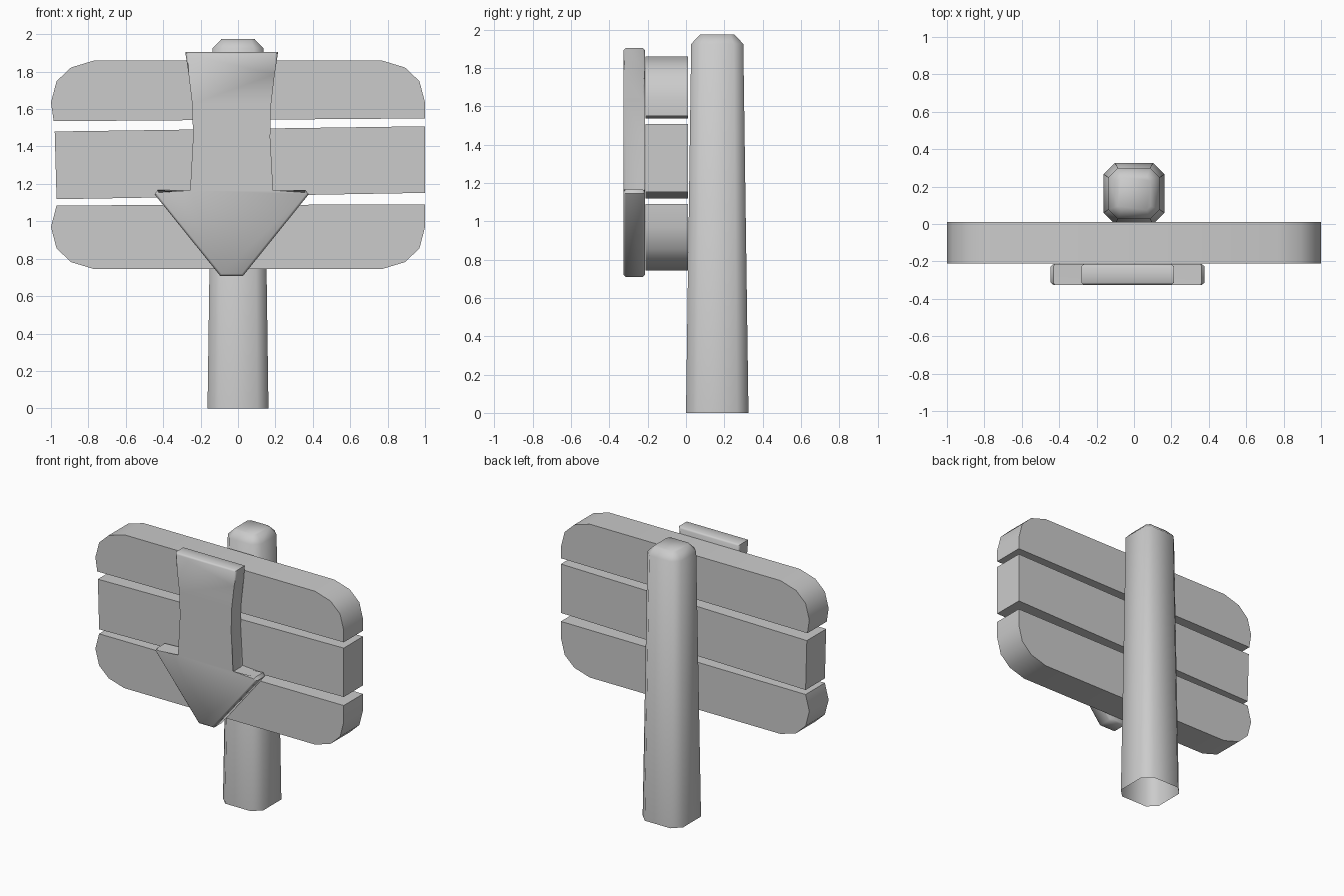
import bpy, bmesh, math

if "Cube" in bpy.data.objects:
    bpy.data.objects.remove(bpy.data.objects["Cube"])


def finish(name, bm, angle):
    bmesh.ops.recalc_face_normals(bm, faces=bm.faces[:])
    mesh = bpy.data.meshes.new(name)
    bm.to_mesh(mesh)
    bm.free()
    obj = bpy.data.objects.new(name, mesh)
    bpy.context.collection.objects.link(obj)
    bpy.ops.object.select_all(action='DESELECT')
    obj.select_set(True)
    bpy.context.view_layer.objects.active = obj
    bpy.ops.object.shade_smooth_by_angle(angle=math.radians(angle))
    return obj


def slab(name, outline, y_front, y_back, bevel=0.0, angle=35):
    """Extrude an (x, z) outline along y, optionally chamfering both rims."""
    bm = bmesh.new()
    front = [bm.verts.new((x, y_front, z)) for x, z in outline]
    back = [bm.verts.new((x, y_back, z)) for x, z in outline]
    caps = [bm.faces.new(front), bm.faces.new(back[::-1])]
    n = len(outline)
    for i in range(n):
        j = (i + 1) % n
        bm.faces.new((front[i], back[i], back[j], front[j]))
    if bevel:
        rims = [e for f in caps for e in f.edges]
        bmesh.ops.bevel(bm, geom=rims, offset=bevel, segments=1,
                        affect='EDGES', clamp_overlap=True)
    return finish(name, bm, angle)


# Post: tapered, chamfered square column with an open base
def octagon(bm, half, cut, z, cy=0.163):
    a, b = half, half - cut
    pts = [(a, -b), (a, b), (b, a), (-b, a), (-a, b), (-a, -b), (-b, -a), (b, -a)]
    return [bm.verts.new((x, cy + y, z)) for x, y in pts]


bm = bmesh.new()
rings = [octagon(bm, *r) for r in ((0.163, 0.06, 0.0), (0.136, 0.05, 1.925),
                                   (0.088, 0.02, 1.975))]
for lo, hi in zip(rings, rings[1:]):
    for i in range(8):
        j = (i + 1) % 8
        bm.faces.new((lo[i], lo[j], hi[j], hi[i]))
bm.faces.new(rings[-1])
finish("post", bm, 60)

# Planks: rounded outer corners, slightly crooked gaps
corner = [(1.0, 0.333), (0.97, 0.447), (0.893, 0.52), (0.768, 0.558)]
arc = corner + [(-x, z) for x, z in reversed(corner)]
MID = 1.302
top = [(x, MID + z) for x, z in arc] + [(-0.985, 1.535), (1.0, 1.55)]
bottom = [(x, MID - z) for x, z in arc] + [(-0.97, 1.085), (1.0, 1.09)]
middle = [(-0.98, 1.48), (1.0, 1.508), (1.0, 1.152), (-0.97, 1.118)]
for name, outline in (("top_plank", top), ("middle_plank", middle),
                      ("bottom_plank", bottom)):
    slab(name, outline, -0.212, 0.01)

# Arrow: mirrored outline about its own axis, chamfered rims
AX = -0.034
half = [(0.248, 1.904), (0.23, 1.786), (0.211, 1.626), (0.206, 1.45),
        (0.21, 1.153), (0.396, 1.166), (0.412, 1.144), (0.061, 0.708)]
arrow = [(AX + x, z) for x, z in half] + [(AX - x, z) for x, z in reversed(half)]
slab("arrow", arrow, -0.325, -0.215, bevel=0.012, angle=50)
